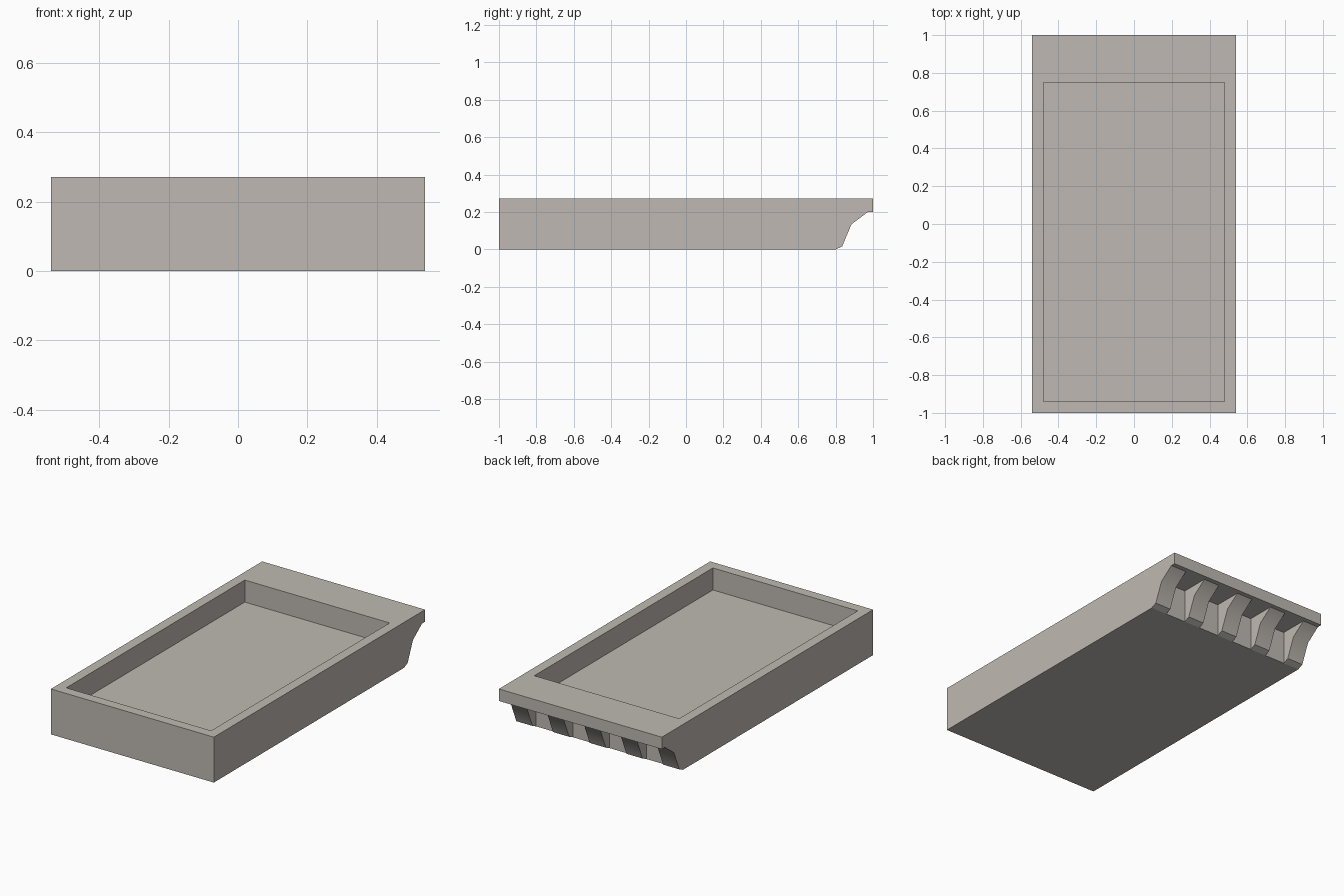
import bpy
import bmesh
from math import radians

cube = bpy.data.objects.get("Cube")
if cube:
    bpy.data.objects.remove(cube, do_unlink=True)

# Single stone colour
stone = bpy.data.materials.new("warm_grey_stone")
stone.use_nodes = True
colour = (0.52, 0.485, 0.445, 1)
stone.diffuse_color = colour
stone.node_tree.nodes["Principled BSDF"].inputs["Base Color"].default_value = colour

HALF_WIDTH, HEIGHT, LIP_Z, WALL_Y = 0.54, 0.272, 0.2, 0.8


def add_prism(name, profile, x0, x1):
    """Extrude a (y, z) side profile from x0 to x1."""
    bm = bmesh.new()
    face = bm.faces.new([bm.verts.new((x0, y, z)) for y, z in profile])
    grown = bmesh.ops.extrude_face_region(bm, geom=[face])["geom"]
    verts = [v for v in grown if isinstance(v, bmesh.types.BMVert)]
    bmesh.ops.translate(bm, verts=verts, vec=(x1 - x0, 0, 0))
    bmesh.ops.recalc_face_normals(bm, faces=bm.faces)
    mesh = bpy.data.meshes.new(name)
    bm.to_mesh(mesh)
    bm.free()
    mesh.materials.append(stone)
    obj = bpy.data.objects.new(name, mesh)
    bpy.context.collection.objects.link(obj)
    return obj


# Slab with an overhanging back lip
slab = add_prism("slab", [(-1, 0), (WALL_Y, 0), (WALL_Y, LIP_Z), (1, LIP_Z),
                          (1, HEIGHT), (-1, HEIGHT)], -HALF_WIDTH, HALF_WIDTH)

# Sunken floor
cutter = add_prism("floor_cutter", [(-0.94, 0.14), (0.75, 0.14), (0.75, 0.4),
                                    (-0.94, 0.4)], -0.48, 0.48)
cutter.hide_render = True
cutter.hide_set(True)
cutter.display_type = "WIRE"
cut = slab.modifiers.new("floor_recess", "BOOLEAN")
cut.operation = "DIFFERENCE"
cut.solver = "EXACT"
cut.object = cutter
# Apply the recess and discard the cutter
bpy.context.view_layer.objects.active = slab
bpy.ops.object.modifier_apply(modifier=cut.name)
bpy.data.objects.remove(cutter, do_unlink=True)

# Row of brackets supporting the lip
COUNT, BRACKET = 5, 0.107
step = (2 * HALF_WIDTH - BRACKET) / (COUNT - 1)
bracket_profile = [(WALL_Y, 0), (0.835, 0.016), (0.885, 0.135), (0.972, LIP_Z),
                   (WALL_Y, LIP_Z)]
for i in range(COUNT):
    x = -HALF_WIDTH + i * step
    bracket = add_prism(f"bracket_{i + 1}", bracket_profile, x, x + BRACKET)
    bpy.ops.object.select_all(action="DESELECT")
    bracket.select_set(True)
    bpy.context.view_layer.objects.active = bracket
    bpy.ops.object.shade_smooth_by_angle(angle=radians(35))
